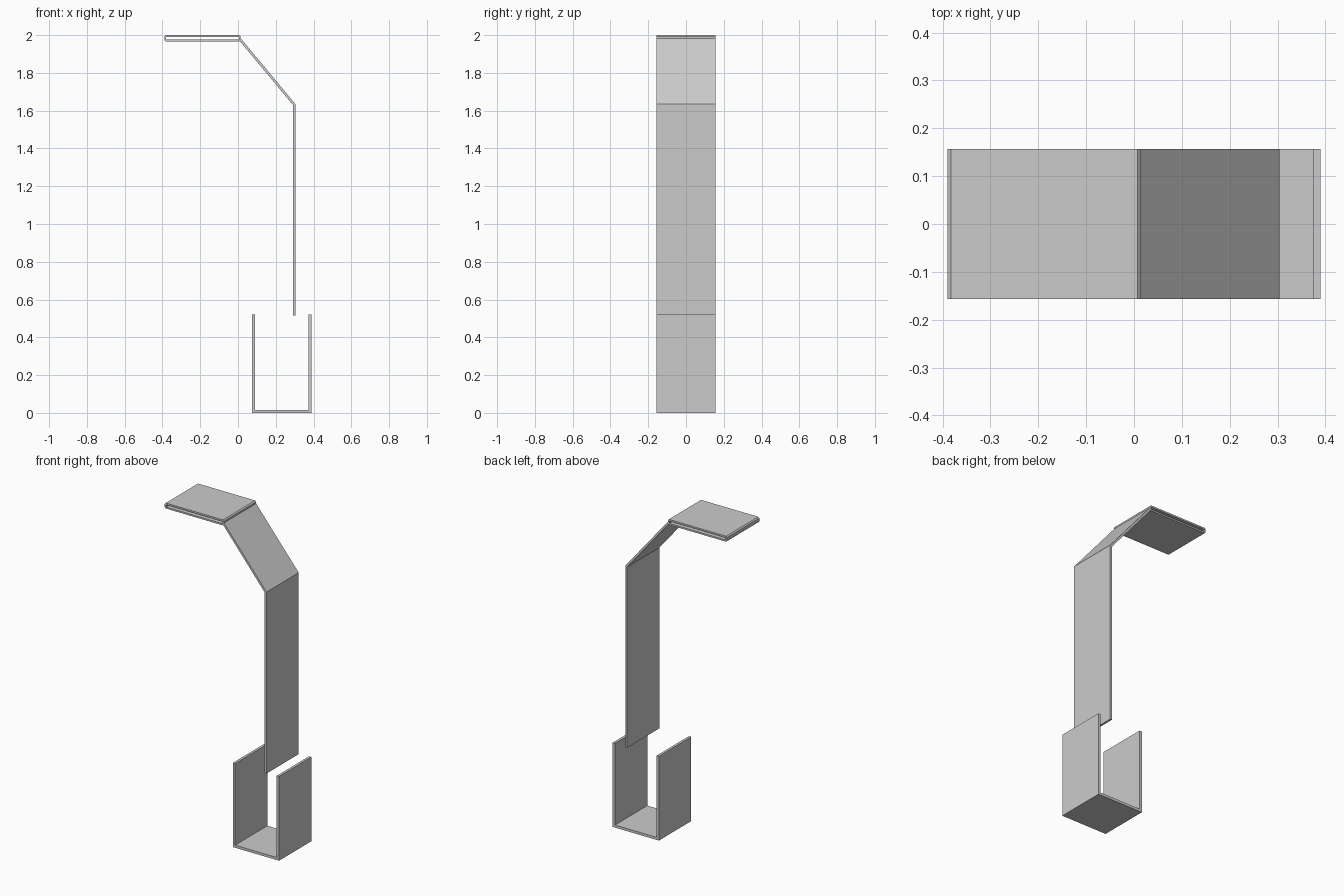
import bpy
import bmesh
from mathutils import Vector

if "Cube" in bpy.data.objects:
    bpy.data.objects.remove(bpy.data.objects["Cube"], do_unlink=True)

HALF_DEPTH = 0.157

grey = bpy.data.materials.new("plain grey")
grey.use_nodes = True
grey.diffuse_color = (0.6, 0.6, 0.6, 1)
grey.node_tree.nodes["Principled BSDF"].inputs["Base Color"].default_value = (0.6, 0.6, 0.6, 1)


def bent_sheet(name, path, thickness, closed=False):
    """Thicken an x-z centre line with mitred bends and extrude it along y."""
    pts = [Vector(p) for p in path]
    n = len(pts)
    bm = bmesh.new()
    rings = []
    for i, p in enumerate(pts):
        before = (p - pts[i - 1]).normalized() if closed or i > 0 else None
        after = (pts[(i + 1) % n] - p).normalized() if closed or i < n - 1 else None
        before, after = before or after, after or before
        na, nb = (Vector((-d.y, d.x)) for d in (before, after))
        miter = (na + nb).normalized()
        offset = miter * (thickness / 2 / miter.dot(na))
        rings.append([bm.verts.new((q.x, y, q.y))
                      for q, y in ((p + offset, -HALF_DEPTH), (p - offset, -HALF_DEPTH),
                                   (p - offset, HALF_DEPTH), (p + offset, HALF_DEPTH))])
    for i in range(n if closed else n - 1):
        a, b = rings[i], rings[(i + 1) % n]
        for k in range(4):
            j = (k + 1) % 4
            bm.faces.new((a[k], a[j], b[j], b[k]))
    if not closed:
        bm.faces.new(rings[0])
        bm.faces.new(rings[-1])
    bmesh.ops.recalc_face_normals(bm, faces=bm.faces)
    mesh = bpy.data.meshes.new(name)
    bm.to_mesh(mesh)
    bm.free()
    mesh.materials.append(grey)
    obj = bpy.data.objects.new(name, mesh)
    bpy.context.collection.objects.link(obj)
    return obj


# Open U-shaped channel at the bottom
bent_sheet("base_channel", [(0.083, 0.52), (0.083, 0.008), (0.382, 0.008), (0.382, 0.52)], 0.016)

# Upright strip that leans inward at the top
bent_sheet("bent_upright", [(0.298, 0.515), (0.298, 1.632), (0.009, 1.979)], 0.013)

# Flat hollow sleeve at the top, with small clipped corners
L, R, B, T, C = -0.385, 0.009, 1.971, 1.995, 0.004
bent_sheet("top_sleeve", [(L, B + C), (L + C, B), (R - C, B), (R, B + C),
                          (R, T - C), (R - C, T), (L + C, T), (L, T - C)], 0.01, closed=True)
